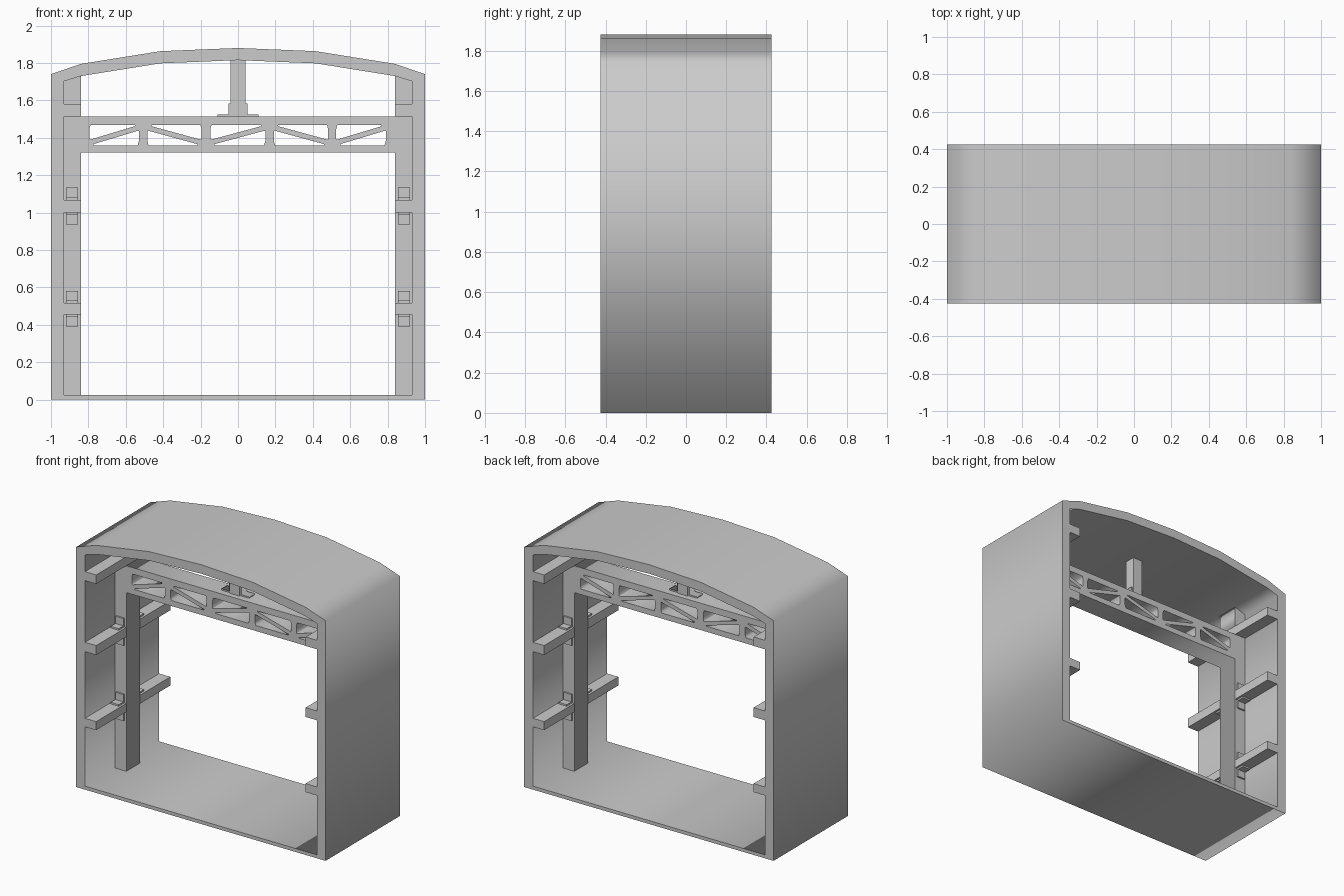
import bpy
from math import pi

if "Cube" in bpy.data.objects:
    bpy.data.objects.remove(bpy.data.objects["Cube"])

D = 0.425          # half depth of the shell
F = 0.08           # half depth of the portal frame
XO, XI = 0.93, 0.84  # outer and inner x of the columns


def profile(name, loops, half):
    """Extrude closed x-z outlines (first outer, rest holes) to y = +-half."""
    cu = bpy.data.curves.new(name, 'CURVE')
    cu.dimensions = '2D'
    cu.fill_mode = 'BOTH'
    cu.extrude = half
    for pts in loops:
        s = cu.splines.new('POLY')
        s.points.add(len(pts) - 1)
        for p, (x, z) in zip(s.points, pts):
            p.co = (x, z, 0, 1)
        s.use_cyclic_u = True
    ob = bpy.data.objects.new(name, cu)
    bpy.context.collection.objects.link(ob)
    ob.rotation_euler = (pi / 2, 0, 0)
    bpy.ops.object.select_all(action='DESELECT')
    ob.select_set(True)
    bpy.context.view_layer.objects.active = ob
    bpy.ops.object.convert(target='MESH')
    ob = bpy.context.view_layer.objects.active
    bpy.ops.object.transform_apply(location=False, rotation=True, scale=False)
    return ob


def box(name, x0, x1, y0, y1, z0, z1):
    bpy.ops.mesh.primitive_cube_add(
        size=1, location=((x0 + x1) / 2, (y0 + y1) / 2, (z0 + z1) / 2))
    ob = bpy.context.object
    ob.name = name
    ob.scale = (abs(x1 - x0), abs(y1 - y0), abs(z1 - z0))
    bpy.ops.object.transform_apply(location=False, rotation=False, scale=True)
    return ob


def mirrored(half):
    return half + [(-x, z) for x, z in reversed(half) if x != 0]


# Outer shell: floor, walls and faceted arched roof
outer = mirrored([(-1, 0), (-1, 1.74), (-0.84, 1.795), (-0.415, 1.863), (0, 1.88)])
inner = mirrored([(-XO, 0.025), (-XO, 1.702), (-XI, 1.73), (-0.415, 1.798), (0, 1.815)])
profile("shell", [outer, inner], D)

# Portal frame: two columns and a truss beam with chamfered triangular openings
portal = mirrored([(-XI, 1.32), (-XI, 0.025), (-XO, 0.025), (-XO, 1.515)])
portal = [(-XO, 0.025), (-XO, 1.515), (XO, 1.515), (XO, 0.025),
          (XI, 0.025), (XI, 1.32), (-XI, 1.32), (-XI, 0.025)]
zb, zt, c = 1.36, 1.468, 0.022
holes = []
panels = [(-0.795, -0.53), (-0.485, -0.195), (-0.148, 0.146), (0.192, 0.482), (0.525, 0.79)]
for i, (a, b) in enumerate(panels):
    upper = [(a, zt - c), (a + c * 0.3, zt), (b - c, zt), (b - c, zt - 0.006),
             (a + 0.004, zb + 0.03), (a, zb + 0.033)]
    lower = [(a + b - x, zb + zt - z) for x, z in upper]
    for loop in (upper, lower):
        if i % 2:
            loop = [(a + b - x, z) for x, z in loop]
        holes.append(loop)
profile("portal_frame", [portal] + holes, F)

# Side parts
for s, side in ((-1, "left"), (1, "right")):
    # short post from the top rail to the roof
    profile(f"{side}_roof_post",
            [[(s * XO, 1.58), (s * XO, 1.702), (s * XI, 1.73), (s * XI, 1.58)]], F)
    # top rail resting on the frame
    box(f"{side}_top_rail", *sorted((s * XI, s * XO)), -D, D, 1.515, 1.58)
    for z0, z1, level in ((0.455, 0.517, "lower"), (1.0, 1.068, "upper")):
        for t, end in ((-1, "front"), (1, "back")):
            # side rail from the column to the shell opening
            box(f"{side}_{level}_{end}_rail", *sorted((s * XI, s * XO)),
                *sorted((t * F, t * D)), z0, z1)
            # angle brackets above and below the rail
            xs = sorted((s * 0.855, s * 0.92))
            for z, u, pos in ((z1, 1, "top"), (z0, -1, "bottom")):
                n = f"{side}_{level}_{end}_{pos}_bracket"
                box(n + "_base", *xs, *sorted((t * F, t * (F + 0.065))),
                    *sorted((z, z + u * 0.012)))
                box(n + "_upright", *xs, *sorted((t * F, t * (F + 0.012))),
                    *sorted((z + u * 0.012, z + u * 0.065)))

# Centre post between truss and roof, with its two angle brackets
box("centre_post", -0.04, 0.04, -0.04, 0.04, 1.515, 1.82)
for s, side in ((-1, "left"), (1, "right")):
    angle = [(0.04, 1.515), (0.11, 1.515), (0.11, 1.525),
             (0.05, 1.525), (0.05, 1.583), (0.04, 1.583)]
    profile(f"{side}_post_bracket", [[(s * x, z) for x, z in angle]], 0.032)
